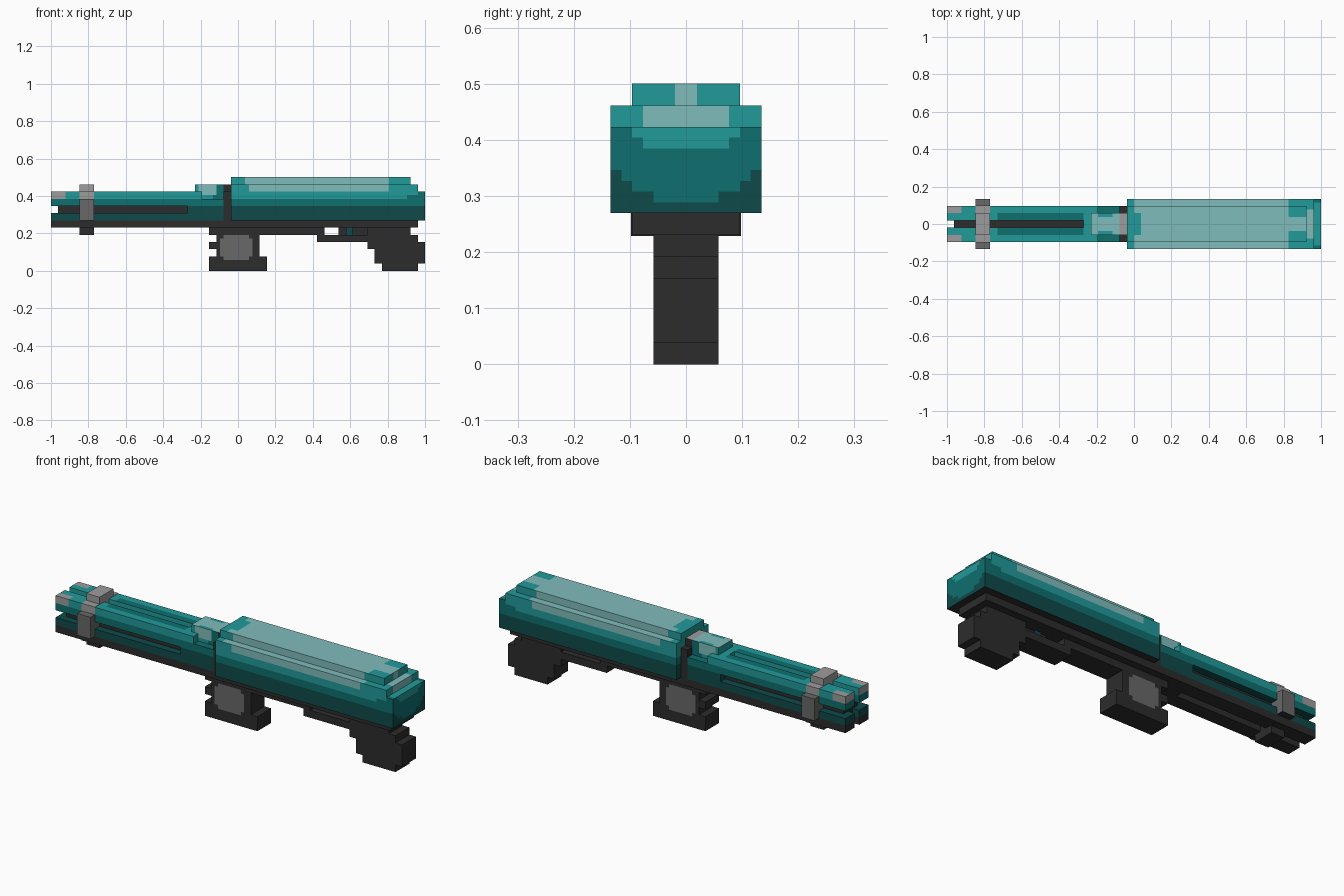
import bpy, bmesh, math
from mathutils import Vector

if "Cube" in bpy.data.objects:
    bpy.data.objects.remove(bpy.data.objects["Cube"])

U = 2 / 52          # one block of the design


# ---- materials -------------------------------------------------------------
def linear(c):
    c /= 255
    return c / 12.92 if c <= 0.04045 else ((c + 0.055) / 1.055) ** 2.4


PALETTE = {
    "pale teal": (128, 188, 188), "teal": (34, 154, 154),
    "deep teal": (14, 110, 110), "darkest teal": (14, 74, 74),
    "light grey": (158, 156, 156), "mid grey": (104, 104, 104),
    "charcoal": (45, 44, 45),
}
MATS = []
for label, rgb in PALETTE.items():
    m = bpy.data.materials.new(label)
    m.use_nodes = True
    col = (*[linear(c) for c in rgb], 1)
    m.diffuse_color = col
    bsdf = m.node_tree.nodes["Principled BSDF"]
    bsdf.inputs["Base Color"].default_value = col
    bsdf.inputs["Roughness"].default_value = 0.8
    MATS.append(m)
PALE, TEAL, DEEP, DARK, LIGHT, MID, BLACK = range(7)


# ---- helpers (all sizes in blocks) -----------------------------------------
def prism(name, profile, y0, y1, paint):
    """Extrude an x-z outline from y0 to y1; paint is a colour or a rule(x, |y|, z, normal)."""
    bm = bmesh.new()
    base = bm.faces.new([bm.verts.new((x, y0, z)) for x, z in profile])
    ext = bmesh.ops.extrude_face_region(bm, geom=[base])["geom"]
    bmesh.ops.translate(bm, vec=(0, y1 - y0, 0),
                        verts=[v for v in ext if isinstance(v, bmesh.types.BMVert)])
    bmesh.ops.recalc_face_normals(bm, faces=bm.faces)
    rule = paint if callable(paint) else None
    if rule:
        # slice into half-block cells, colour them, then merge equal neighbours
        for axis in range(3):
            lo = min(v.co[axis] for v in bm.verts)
            hi = max(v.co[axis] for v in bm.verts)
            for k in range(math.floor(lo * 2) + 1, math.ceil(hi * 2)):
                co, no = Vector(), Vector()
                co[axis], no[axis] = k / 2, 1
                bmesh.ops.bisect_plane(bm, geom=bm.verts[:] + bm.edges[:] + bm.faces[:],
                                       plane_co=co, plane_no=no, dist=1e-5)
        bm.normal_update()
        for f in bm.faces:
            c = f.calc_center_median()
            f.material_index = rule(c.x, abs(c.y), c.z, f.normal)
        bmesh.ops.dissolve_limit(bm, angle_limit=0.01, verts=bm.verts[:],
                                 edges=bm.edges[:], delimit={'MATERIAL'})
    else:
        for f in bm.faces:
            f.material_index = paint
    bmesh.ops.scale(bm, vec=(U, U, U), verts=bm.verts)
    me = bpy.data.meshes.new(name)
    bm.to_mesh(me)
    bm.free()
    for m in MATS:
        me.materials.append(m)
    ob = bpy.data.objects.new(name, me)
    bpy.context.collection.objects.link(ob)
    return ob


def box(name, x0, x1, half, z0, z1, paint):
    return prism(name, [(x0, z0), (x1, z0), (x1, z1), (x0, z1)], -half, half, paint)


# ---- colour rules ----------------------------------------------------------
def body_paint(x, y, z, n):
    if n.z < -0.5:
        return BLACK
    if n.z > 0.5:                                     # tops
        if x > 25:
            return DEEP if y > 2.9 else TEAL
        if x > 24:
            return PALE if y < 2.1 else TEAL
        start = 0.9 if y < 1.6 else 0.0
        return PALE if x > start and (x < 21.5 or y < 1.2) else TEAL
    if n.x > 0.5:                                     # rear end
        if z > 11:
            return PALE if y < (0.6 if z > 12 else 2.1) else TEAL
        if z > 9.9 + max(0, y - 1.8) * 1.3:
            return TEAL
        return DEEP if z > 7.5 + max(0, y - 1.3) * 0.7 else DARK
    if abs(n.y) > 0.5 and z > 11:                     # sides, upper band
        a, b = (0.8, 21.2) if z > 12 else (1.6, 20.8)
        return PALE if a < x < b else TEAL
    if z > 10 + max(0, x - 23) * 0.35:
        return TEAL
    return DEEP if z > 9 else DARK


def barrel_paint(x, y, z, n):
    if z < 7:
        return BLACK
    if x < -24 and z > 10 and (y > 1.5 or n.x < -0.5):
        return LIGHT
    if n.z > 0.5 and z > 10.5:
        return DEEP if y < 1.5 and x > -19 else TEAL
    return TEAL if z > 10 else DEEP if z > 9 else DARK


def receiver_paint(x, y, z, n):
    if n.z > 0.5 and z > 11.5:
        return PALE if y < 1 or x < -5 or x > -3 else TEAL
    if z > 10.5 and -5.4 < x < -3 and abs(n.y) > 0.5 and y < 2:
        return PALE
    return TEAL if z > 10 and x < -3.5 else DEEP if z > 9 else DARK


def ring_paint(x, y, z, n):
    if y > 2.6:
        return BLACK if n.z < -0.5 else MID
    return LIGHT if z > 9.9 else MID if z > 7 else BLACK


def grip_paint(x, y, z, n):
    dx, dz = abs(x + 0.25) / 2.05, abs(z - 3.3) / 1.75
    return MID if abs(n.y) > 0.5 and dx ** 4 + dz ** 4 < 1.1 else BLACK


# ---- main body -------------------------------------------------------------
prism("body_shell", [(-1, 7), (26, 7), (26, 11), (25, 11), (25, 12), (-1, 12)],
      -3.5, 3.5, body_paint)
box("body_top", -1, 24, 2.5, 12, 13, body_paint)
box("lower_frame", -7, 25, 2.5, 6, 7, BLACK)

# ---- receiver and collar ---------------------------------------------------
box("receiver_front", -7, -5, 2.5, 7, 11, receiver_paint)
box("receiver_rear", -5, -2, 2.5, 7, 10, receiver_paint)
box("receiver_top", -6, -2, 1.5, 10, 12, receiver_paint)
box("collar", -2, -1, 2.5, 7, 11, BLACK)
box("collar_cap", -2, -1, 1.5, 11, 12,
    lambda x, y, z, n: LIGHT if n.z > 0.5 else BLACK)

# ---- barrel: four corner bars around a dark core ---------------------------
for side, y0 in (("right", -2.5), ("left", 0.5)):
    for level, z0 in (("lower", 6), ("upper", 9)):
        prism(f"{level}_{side}_barrel_bar",
              [(-26, z0), (-7, z0), (-7, z0 + 2), (-26, z0 + 2)],
              y0, y0 + 2, barrel_paint)
box("barrel_core", -25, -7, 1.5, 7, 10, BLACK)

# ---- clamp ring near the muzzle --------------------------------------------
box("ring_band", -22, -20, 2.55, 5.95, 11.05, ring_paint)
box("ring_sides", -22, -20, 3.5, 7, 10, ring_paint)
box("ring_top", -22, -20, 1.5, 11, 12, LIGHT)
box("ring_bottom", -22, -20, 1.5, 5, 6, BLACK)

# ---- front grip with finger ridges -----------------------------------------
prism("front_grip", [(-4, 0), (4, 0), (4, 2), (3, 2), (3, 6), (-4, 6), (-4, 5), (-3, 5),
                     (-3, 4), (-4, 4), (-4, 3), (-3, 3), (-3, 2), (-4, 2)],
      -1.5, 1.5, grip_paint)
box("under_rail", 3, 12, 1.5, 5, 6, BLACK)

# ---- trigger group and rear handle -----------------------------------------
box("trigger_guard", 11, 18, 1.5, 4, 5, BLACK)
box("trigger_mount", 14, 18, 0.5, 5, 6, BLACK)
box("trigger", 15, 16, 0.75, 5, 6, DARK)
prism("rear_handle", [(20, 0), (25, 0), (25, 1), (26, 1), (26, 4), (25, 4), (25, 5), (24, 5),
                      (24, 6), (18, 6), (18, 3), (19, 3), (19, 1), (20, 1)],
      -1.5, 1.5, BLACK)
